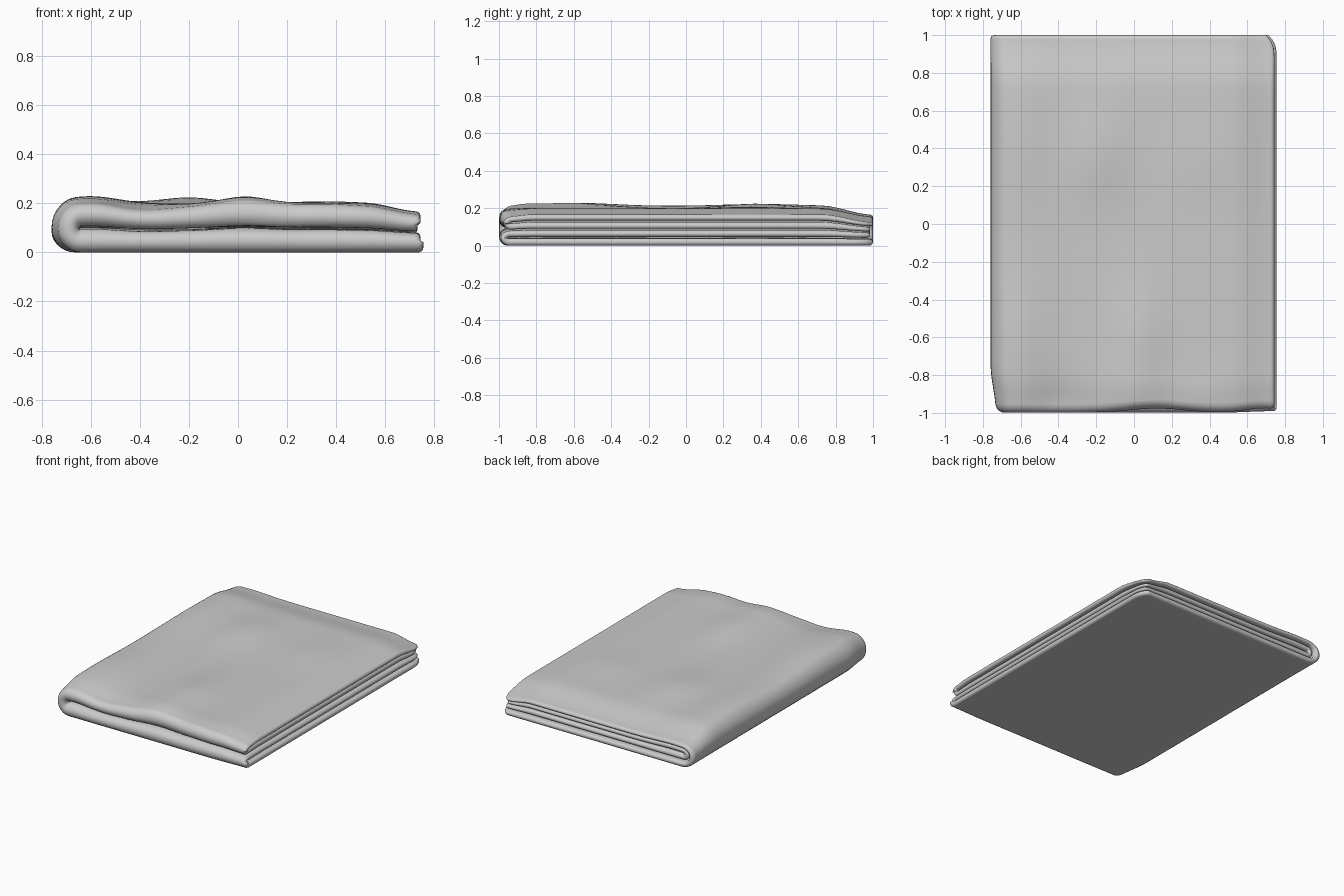
import bpy, bmesh, math

if "Cube" in bpy.data.objects:
    bpy.data.objects.remove(bpy.data.objects["Cube"])

H2 = 0.025      # half spacing of the two layers inside each limb
T = 0.0205      # half thickness of the cloth
R = 0.050       # radius of the spine fold
ZC = 0.0955     # height of the slit between the limbs
XR, XS = 0.755, -0.664   # open edge, spine centre
YB, YF = 1.0, -0.953     # open back edge, front fold centre


def smooth(t):
    t = max(0.0, min(1.0, t))
    return t * t * (3 - 2 * t)


def gauss(t, s):
    return math.exp(-(t / s) ** 2)


def spread(a, b, n):
    """Samples from a to b, clustered at both ends."""
    return [a + (b - a) * (1 - math.cos(math.pi * i / n)) / 2 for i in range(n + 1)]


def round_end(d, r=0.018):
    """Thickness factor that rounds off a cloth edge at distance d."""
    k = min(d / r, 1.0)
    return math.sqrt(max(0.0, 1 - (1 - k) ** 2))


# C-shaped fold seen from the front: (x, z, nx, nz, distance to open edge)
fold_c = [(x, ZC - R, 0, -1, XR - x) for x in spread(XR, XS, 44)]
for i in range(1, 14):
    a = -math.pi / 2 - math.pi * i / 14
    fold_c.append((XS + R * math.cos(a), ZC + R * math.sin(a), math.cos(a), math.sin(a), 1))
fold_c += [(x, ZC + R, 0, 1, XR - x) for x in spread(XS, XR, 44)]

# U-shaped fold seen from the side: (y, d, ny, nd, distance to open edge)
fold_u = [(y, H2, 0, 1, YB - y) for y in spread(YB, YF, 44)]
for i in range(1, 12):
    a = math.pi / 2 + math.pi * i / 12
    fold_u.append((YF + H2 * math.cos(a), H2 * math.sin(a), math.cos(a), math.sin(a), 1))
fold_u += [(y, -H2, 0, -1, YB - 0.015 - y) for y in spread(YF, YB - 0.015, 44)]

# soft bumps on the top: x, y, width x, width y, height
BUMPS = [(-0.62, -0.60, 0.16, 0.30, 0.016), (-0.20, 0.38, 0.16, 0.25, 0.026),
         (0.03, -0.62, 0.13, 0.30, 0.030), (-0.40, -0.95, 0.15, 0.15, -0.016),
         (0.35, 0.35, 0.20, 0.20, 0.010), (-0.62, 0.40, 0.14, 0.30, 0.010),
         (0.03, -0.95, 0.16, 0.15, 0.018), (0.35, -0.95, 0.15, 0.12, 0.010)]


def top_height(x, y):
    h = 0.198
    h += sum(a * gauss(x - bx, sx) * gauss(y - by, sy) for bx, by, sx, sy, a in BUMPS)
    h -= 0.032 * smooth((x - 0.52) / 0.24)
    h -= 0.042 * smooth((y - 0.72) / 0.28)
    h -= 0.014 * smooth((-0.82 - y) / 0.18)
    return h


def settle(x, y, z, d):
    """Sag, ripple and loosen the neatly folded cloth."""
    upper = smooth((z - 0.07) / 0.05)
    # slit opens near the spine
    z += 0.013 * gauss(x + 0.58, 0.17) * upper
    z += (top_height(x, y) - 0.191) * (max(z, 0) / 0.191) ** 1.5
    # uneven open edge and rounded back corner
    near = smooth((x - 0.45) / 0.30)
    x -= near * (0.012 * upper + (0.012 if d < 0 else 0))
    x -= near * 0.045 * (max(0, y - 0.88) / 0.12) ** 3
    # spine narrows toward the front
    x += 0.028 * smooth((-0.74 - y) / 0.26) * smooth((-0.45 - x) / 0.3)
    # wavy front edge
    f = smooth((-0.75 - y) / 0.25)
    y += f * upper * (0.022 * gauss(x - 0.12, 0.2) + 0.016 * gauss(x - 0.68, 0.14))
    y += f * 0.008 * smooth((x - 0.45) / 0.3)
    return x, y, max(z, 0.0)


# folded cloth: two skins closed along the rounded edges
bm = bmesh.new()
skins = []
for side in (1, -1):
    grid = []
    for cx, cz, nx, nz, dc in fold_c:
        row = []
        for uy, ud, ny, nd, du in fold_u:
            t = side * T * round_end(dc) * round_end(du)
            d = ud + t * nd
            row.append(bm.verts.new(settle(cx + nx * d, uy + t * ny, cz + nz * d, ud)))
        grid.append(row)
    for a, b in zip(grid, grid[1:]):
        for j in range(len(a) - 1):
            bm.faces.new((a[j], a[j + 1], b[j + 1], b[j]))
bmesh.ops.remove_doubles(bm, verts=bm.verts, dist=1e-5)
bmesh.ops.recalc_face_normals(bm, faces=bm.faces)
mesh = bpy.data.meshes.new("folded_blanket")
bm.to_mesh(mesh)
bm.free()
blanket = bpy.data.objects.new("folded_blanket", mesh)
bpy.context.collection.objects.link(blanket)
bpy.context.view_layer.objects.active = blanket
blanket.select_set(True)
bpy.ops.object.shade_smooth_by_angle(angle=math.radians(60))
